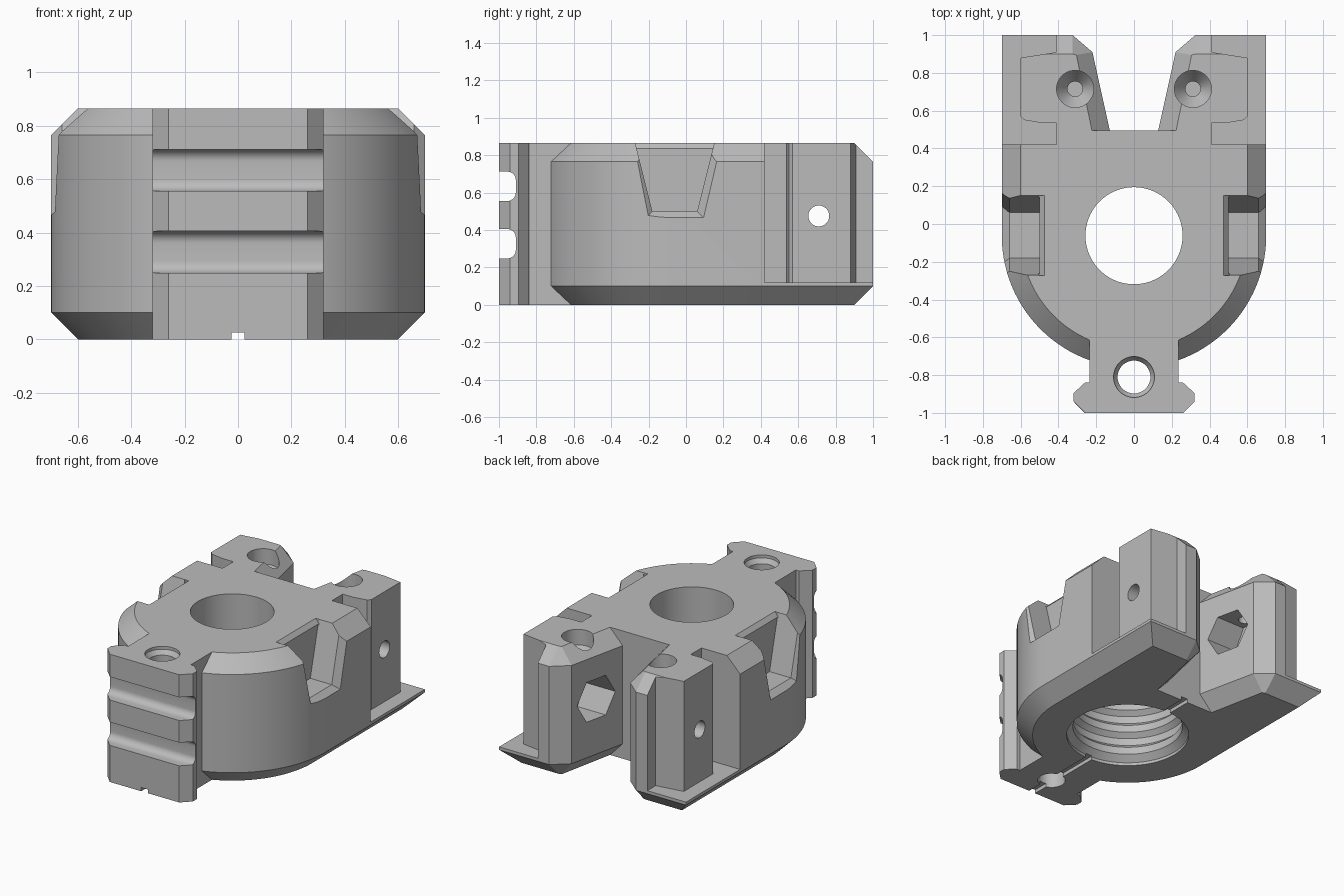
import bpy
import bmesh
from math import sin, cos, pi, radians

cube = bpy.data.objects.get("Cube")
if cube:
    bpy.data.objects.remove(cube, do_unlink=True)

H = 0.865     # overall height
C = 0.1       # main chamfer size
CY = -0.062   # shared centre of the rounded front and the bore

grey = bpy.data.materials.new("plain grey")
grey.use_nodes = True
grey.diffuse_color = (0.5, 0.5, 0.5, 1)
grey.node_tree.nodes["Principled BSDF"].inputs["Base Color"].default_value = (0.5, 0.5, 0.5, 1)


def loft(name, loops):
    """Closed solid through loops holding equal numbers of points."""
    bm = bmesh.new()
    rows = [[bm.verts.new(p) for p in loop] for loop in loops]
    n = len(rows[0])
    for a, b in zip(rows, rows[1:]):
        for i in range(n):
            j = (i + 1) % n
            bm.faces.new((a[i], a[j], b[j], b[i]))
    bm.faces.new(rows[0][::-1])
    bm.faces.new(rows[-1])
    bmesh.ops.recalc_face_normals(bm, faces=bm.faces[:])
    mesh = bpy.data.meshes.new(name)
    bm.to_mesh(mesh)
    bm.free()
    mesh.materials.append(grey)
    obj = bpy.data.objects.new(name, mesh)
    bpy.context.collection.objects.link(obj)
    return obj


def prism(name, outline, z0, z1):
    return loft(name, [[(x, y, z) for x, y in outline] for z in (z0, z1)])


def box(name, x0, x1, y0, y1, z0, z1):
    return prism(name, [(x0, y0), (x1, y0), (x1, y1), (x0, y1)], z0, z1)


def bore(name, x, y, profile, sides=48):
    """Upright turned solid from (radius, height) pairs."""
    ring = [2 * pi * i / sides for i in range(sides)]
    return loft(name, [[(x + r * cos(a), y + r * sin(a), z) for a in ring] for r, z in profile])


def cross_bore(name, x0, x1, y, z, r, sides):
    ring = [2 * pi * i / sides for i in range(sides)]
    return loft(name, [[(x, y + r * cos(a), z + r * sin(a)) for a in ring] for x in (x0, x1)])


def combine(target, tool, operation="DIFFERENCE"):
    mod = target.modifiers.new(tool.name, "BOOLEAN")
    mod.operation = operation
    mod.solver = "EXACT"
    mod.object = tool
    tool.hide_render = True
    bpy.context.view_layer.objects.active = target
    bpy.ops.object.modifier_apply(modifier=mod.name)
    bpy.data.objects.remove(tool, do_unlink=True)


def mirrored(points):
    return points + [(-x, y) for x, y in reversed(points)]


def body_outline(inset):
    """Rounded front, straight sides, tapered opening at the back."""
    r = 0.7 - inset
    arc = [(r * cos(a), CY - r * sin(a)) for a in [pi / 2 * i / 28 for i in range(28)]]
    k = inset / C
    half = [(0.128 + 0.095 * k, 0.495), (0.22 + 0.085 * k, 0.91 - 0.015 * k),
            (0.325, 1 - inset), (r, 1 - inset)] + arc
    return half + [(0, CY - r)] + [(-x, y) for x, y in reversed(half)]


# Main body with chamfered top and bottom edges
levels = [(0, C), (C, 0), (H - C, 0), (H, C)]
body = loft("mount_body", [[(x, y, z) for x, y in body_outline(d)] for z, d in levels])

# Front rail and its neck
rail = prism("front_rail", mirrored([(0.235, -0.55), (0.235, -0.84), (0.26, -0.84), (0.32, -0.895),
                                     (0.32, -0.94), (0.26, -1.0)]), 0, H)
for low in (0.248, 0.555):
    # Rail slots with rounded inner corners
    r, top, back = 0.045, low + 0.157, -0.91
    angles = [pi / 2 * i / 8 for i in range(9)]
    lower = [(back - r + r * sin(a), low + r - r * cos(a)) for a in angles]
    upper = [(back - r + r * cos(a), top - r + r * sin(a)) for a in angles]
    section = [(-1.1, low)] + lower + upper + [(-1.1, top)]
    combine(rail, loft("rail_slot", [[(x, y, z) for y, z in section] for x in (-0.5, 0.5)]))
combine(body, rail, "UNION")

# Central bore: plain at the top, ribbed and wider below
ribs = [(0.385, -0.1), (0.385, 0.02), (0.345, 0.06), (0.345, 0.11), (0.375, 0.14), (0.375, 0.19)]
for z in (0.22, 0.38):
    ribs += [(0.345, z), (0.345, z + 0.05), (0.375, z + 0.08), (0.375, z + 0.13)]
ribs += [(0.345, 0.55), (0.257, 0.55), (0.257, 1)]
combine(body, bore("central_bore", 0, CY, ribs, 72))

# Rail screw hole with countersink
combine(body, bore("rail_screw_hole", 0, -0.81, [(0.087, -0.1), (0.087, 0.815), (0.108, 0.845), (0.108, 1)]))

# Thin centre groove underneath
combine(body, box("bottom_groove", -0.025, 0.025, -1.1, 0.6, -0.1, 0.025))

for s in (1, -1):
    # Outer recess around each rear arm, leaving a base plate
    recess = [(0.41, 0.42), (0.41, 0.535), (0.49, 0.535), (0.58, 0.55), (0.6, 0.57), (0.6, 0.88),
              (0.41, 0.91), (0.41, 1.1), (0.8, 1.1), (0.8, 0.42)]
    combine(body, prism("arm_recess", [(s * x, y) for x, y in recess], 0.12, 1))

    # Tapered side notch with a flared outer edge
    loops = []
    for x, g in ((0.5, 0), (0.66, 0), (0.7, 0.034), (0.75, 0.076)):
        loops.append([(s * x, -0.18 - g, 0.5 - g), (s * x, 0.06 + g, 0.5 - g),
                      (s * x, 0.185 + g, 1), (s * x, -0.305 - g, 1)])
    combine(body, loft("side_notch", loops))

    # Small chamfer along the inner top edge of the notch
    combine(body, loft("notch_chamfer", [[(s * 0.475, y, H), (s * 0.505, y, H - 0.035),
                                          (s * 0.505, y, 1), (s * 0.475, y, 1)]
                                         for y in (-0.272, 0.152)]))

    # Arm fastener: top countersink, cross hole and hexagonal pocket
    combine(body, bore("arm_screw_hole", s * 0.312, 0.715,
                       [(0.04, 0.5), (0.04, 0.68), (0.098, 0.76), (0.098, 1)]))
    combine(body, cross_bore("arm_cross_hole", s * 0.25, s * 0.8, 0.71, 0.475, 0.056, 32))
    combine(body, cross_bore("hex_pocket", s * 0.02, s * 0.37, 0.71, 0.475, 0.155, 6))

bpy.ops.object.select_all(action="DESELECT")
body.select_set(True)
bpy.context.view_layer.objects.active = body
bpy.ops.object.shade_smooth_by_angle(angle=radians(25))
